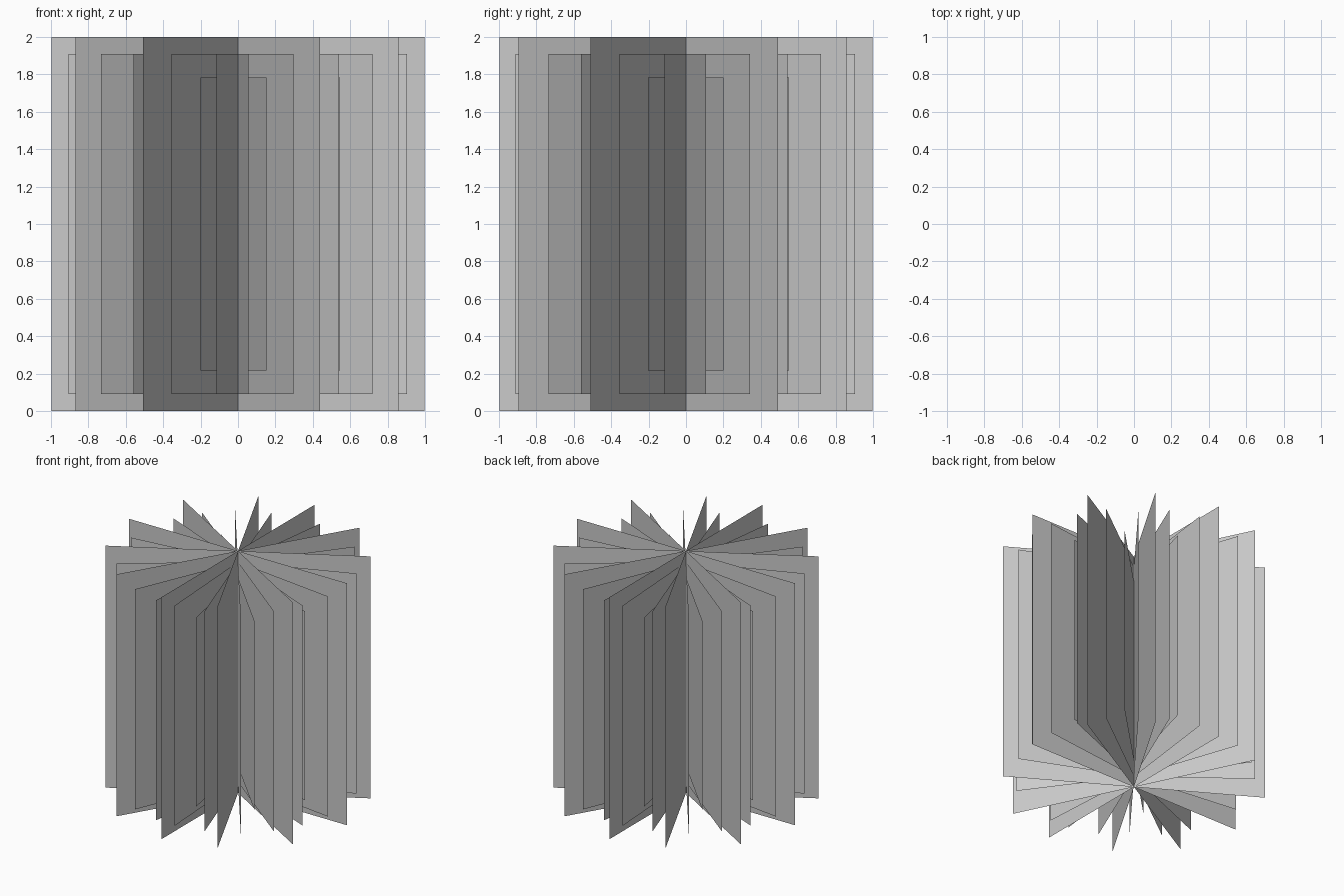
import bpy
from math import radians, cos, sin

if "Cube" in bpy.data.objects:
    bpy.data.objects.remove(bpy.data.objects["Cube"])


def blade(name, half_width, margin, angle):
    """Flat upright card crossing the z axis at the given angle in degrees."""
    c, s = half_width * cos(radians(angle)), half_width * sin(radians(angle))
    low, high = margin, 2 - margin
    mesh = bpy.data.meshes.new(name)
    mesh.from_pydata([(-c, -s, low), (c, s, low), (c, s, high), (-c, -s, high)],
                     [], [(0, 1, 2, 3)])
    obj = bpy.data.objects.new(name, mesh)
    bpy.context.collection.objects.link(obj)


# name, half width, gap at top and bottom, slightly uneven fan angles
FANS = [
    # full-height cards
    ("large_card", 0.998, 0.0, [-90, -63.9, -30.7, 0, 29.5, 59.4]),
    # cards in every gap between them
    ("medium_card", 0.912, 0.09, [-86.5, -71, -53.7, -37.9, -22.9, -7.2,
                                  6.7, 22, 36.6, 52.2, 67.1, 82.8]),
    # short inner cards
    ("small_card", 0.782, 0.218, [-78.8, -45.9, -15, 14.9, 44.8, 75.1]),
]

for name, half_width, margin, angles in FANS:
    for i, angle in enumerate(angles, 1):
        blade(f"{name}_{i}", half_width, margin, angle)
